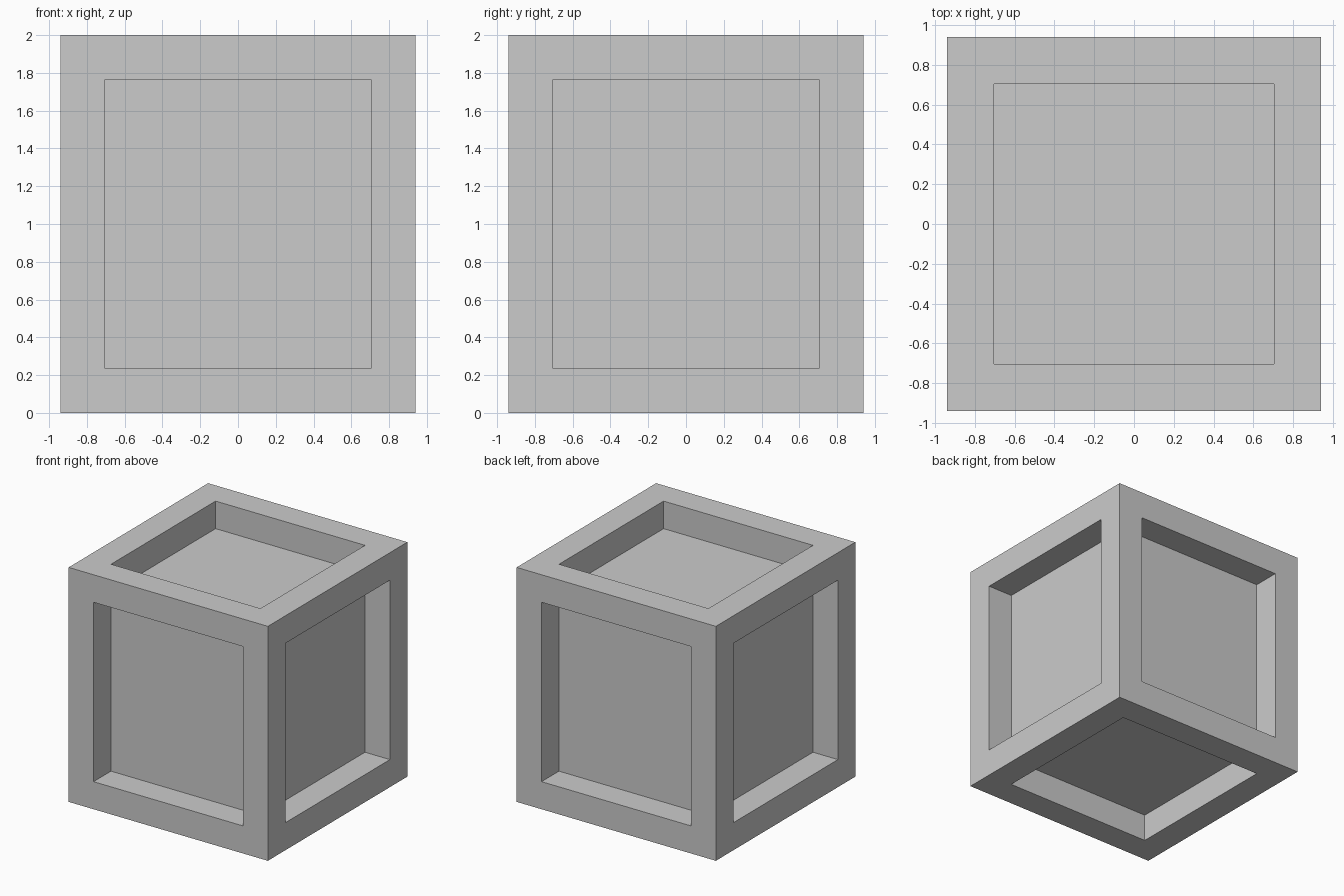
import bpy, bmesh
from mathutils import Matrix

if "Cube" in bpy.data.objects:
    bpy.data.objects.remove(bpy.data.objects["Cube"])

WIDTH, HEIGHT = 1.88, 2.0   # crate footprint and height
RIM = 0.235                 # frame width and panel recess depth

bm = bmesh.new()

# Crate body
bmesh.ops.create_cube(bm, size=1.0, matrix=Matrix.Translation((0, 0, HEIGHT / 2))
                      @ Matrix.Diagonal((WIDTH, WIDTH, HEIGHT, 1)))
bm.normal_update()
panels = list(bm.faces)

# Frame border on every side
bmesh.ops.inset_individual(bm, faces=panels, thickness=RIM, use_even_offset=True)
bm.normal_update()

# Panels pushed straight in behind the frame
bmesh.ops.inset_individual(bm, faces=panels, thickness=0.0, depth=-RIM,
                           use_even_offset=False)
bm.normal_update()

mesh = bpy.data.meshes.new("crate")
bm.to_mesh(mesh)
bm.free()
bpy.context.collection.objects.link(bpy.data.objects.new("crate", mesh))
